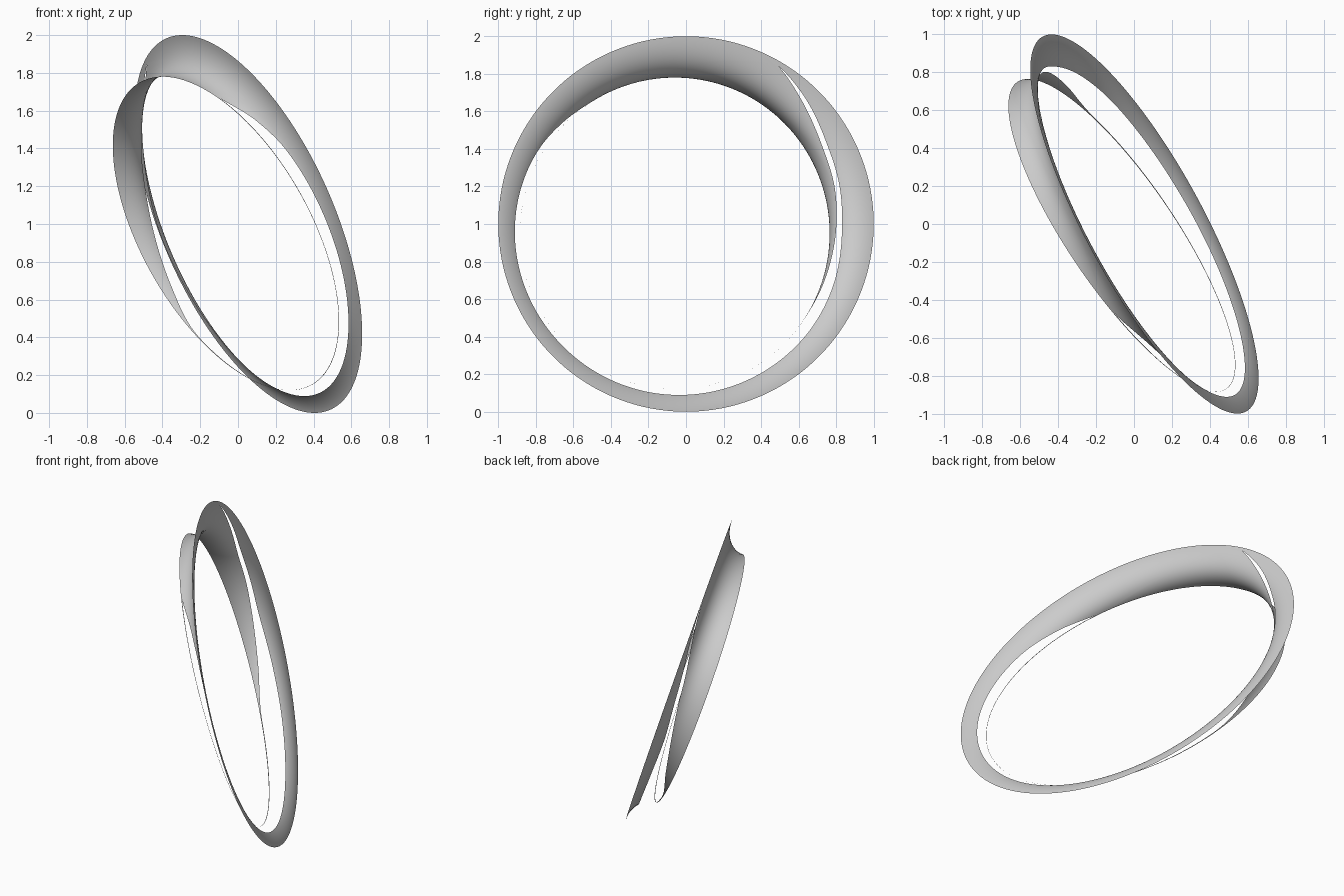
import bpy, bmesh
from math import sin, cos, radians

if "Cube" in bpy.data.objects:
    bpy.data.objects.remove(bpy.data.objects["Cube"])

# split edges of the flared band: (angle, outer-strip limit, inner-strip start), in degrees
KEYS = [(60, 5, 5), (45, 19, 25), (30, 33, 41), (15, 40, 49), (0, 46, 59),
        (-20, 45, 73), (-40, 44, 87.5), (-90, 48, 88), (-135, 53, 88),
        (-180, 50, 88), (-210, 56, 88), (-225, 69, 88), (-245, 88, 88), (-300, 5, 5)]
STEPS, ROWS = 360, 12


def split(t, col):
    """Smooth interpolation of a split edge at angle t."""
    for i in range(len(KEYS) - 1):
        a, b = KEYS[i], KEYS[i + 1]
        if b[0] <= t <= a[0]:
            p = KEYS[max(i - 1, 0)]
            n = KEYS[min(i + 2, len(KEYS) - 1)]
            h = b[0] - a[0]
            u = (t - a[0]) / h
            m0 = (b[col] - p[col]) / (b[0] - p[0]) * h
            m1 = (n[col] - a[col]) / (n[0] - a[0]) * h
            v = ((2*u**3 - 3*u*u + 1) * a[col] + (u**3 - 2*u*u + u) * m0
                 + (3*u*u - 2*u**3) * b[col] + (u**3 - u*u) * m1)
            return min(max(v, 4), 88)
    return KEYS[-1][col]


def rim_plane(y, z):
    return 0.055 - 0.49 * y - 0.35 * (z - 1)


def flare(t, phi):
    """Quarter-ellipse flare from the outer rim (phi 0) to the inner rim (phi 90)."""
    c, s = cos(radians(t)), sin(radians(t))
    iy, iz = -0.06 + 0.825 * c, 0.95 + 0.83 * s
    ix = -0.065 - 0.495 * c - 0.335 * s
    f, g = sin(radians(phi)), 1 - cos(radians(phi))
    y = c + (iy - c) * f
    z = 1 + s + (iz - 1 - s) * f
    return rim_plane(y, z) + (ix - rim_plane(iy, iz)) * g, y, z


def strip(bm, lo, hi):
    grid = []
    for i in range(STEPS + 1):
        t = 60 - 360 * i / STEPS
        a, b = lo(t), hi(t)
        grid.append([bm.verts.new(flare(t, a + (b - a) * j / ROWS)) for j in range(ROWS + 1)])
    for r0, r1 in zip(grid, grid[1:]):
        for j in range(ROWS):
            bm.faces.new((r0[j], r0[j + 1], r1[j + 1], r1[j]))


# outer and inner strips, joined where the split closes
bm = bmesh.new()
strip(bm, lambda t: 0, lambda t: split(t, 1) if t > -245 else 88 + (5 - 88) * (-245 - t) / 55)
strip(bm, lambda t: split(t, 2) if t > -245 else 88 + (5 - 88) * (-245 - t) / 55, lambda t: 90)
bmesh.ops.remove_doubles(bm, verts=bm.verts, dist=0.00005)
bmesh.ops.recalc_face_normals(bm, faces=bm.faces)
for f in bm.faces:
    f.smooth = True
me = bpy.data.meshes.new("split_ring_band")
bm.to_mesh(me)
bm.free()
bpy.context.collection.objects.link(bpy.data.objects.new("split_ring_band", me))
